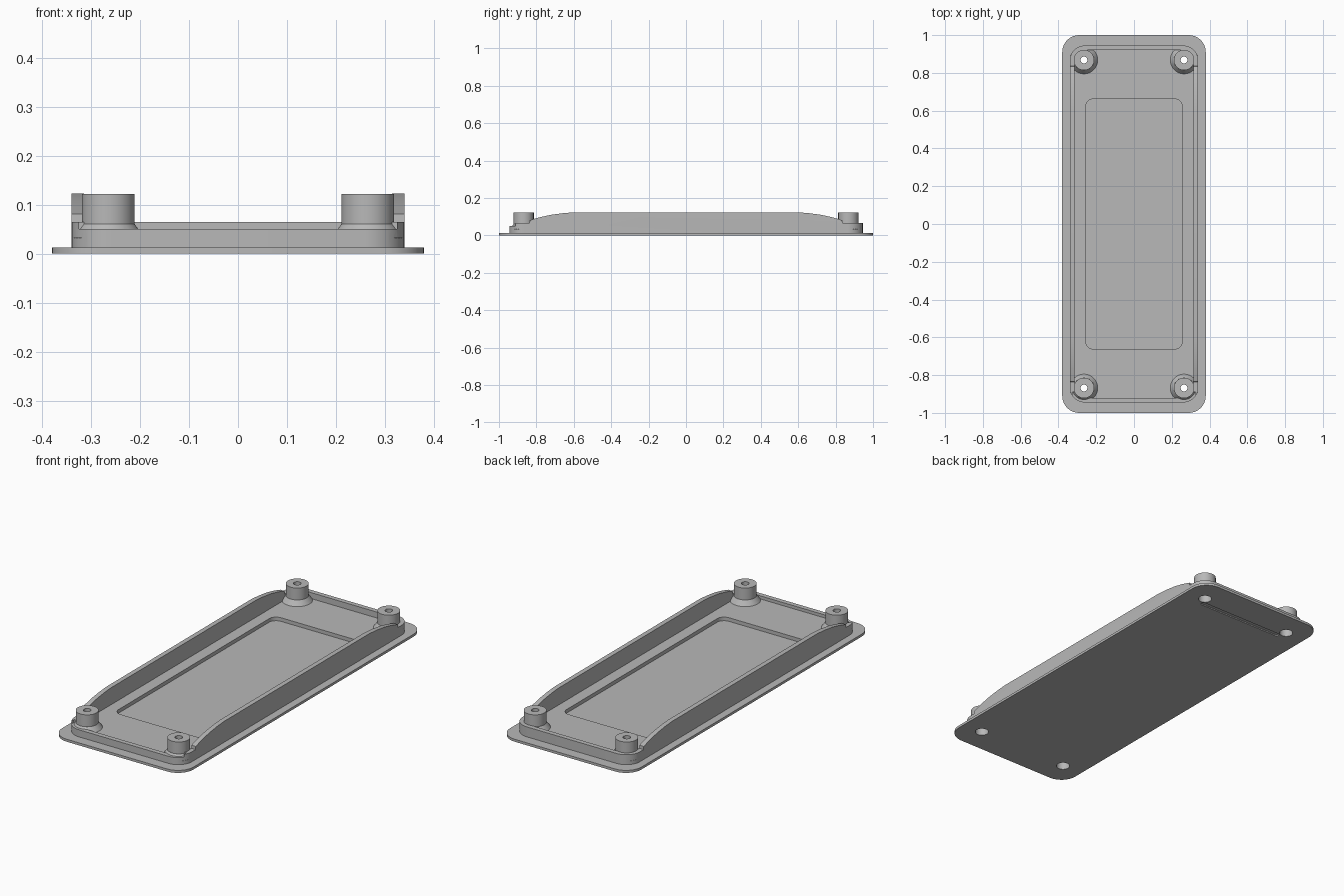
import bpy, bmesh, math
from mathutils import Matrix, Vector

cube = bpy.data.objects.get("Cube")
if cube:
    bpy.data.objects.remove(cube, do_unlink=True)

grey = bpy.data.materials.new("light_grey")
grey.use_nodes = True
colour = (0.48, 0.48, 0.48, 1)
grey.diffuse_color = colour
grey.node_tree.nodes["Principled BSDF"].inputs["Base Color"].default_value = colour


def make_object(name, bm):
    bmesh.ops.recalc_face_normals(bm, faces=bm.faces)
    mesh = bpy.data.meshes.new(name)
    bm.to_mesh(mesh)
    bm.free()
    mesh.materials.append(grey)
    obj = bpy.data.objects.new(name, mesh)
    bpy.context.collection.objects.link(obj)
    return obj


def prism(name, points, offset):
    """Extrude a closed outline along an offset vector."""
    bm = bmesh.new()
    face = bm.faces.new([bm.verts.new(p) for p in points])
    made = bmesh.ops.extrude_face_region(bm, geom=[face])["geom"]
    verts = [v for v in made if isinstance(v, bmesh.types.BMVert)]
    bmesh.ops.translate(bm, verts=verts, vec=Vector(offset))
    return make_object(name, bm)


def rounded_slab(name, hx, hy, radius, z0, z1, y=0, steps=10):
    points = []
    for quarter, (sx, sy) in enumerate([(1, 1), (-1, 1), (-1, -1), (1, -1)]):
        for i in range(steps + 1):
            a = (quarter + i / steps) * math.pi / 2
            points.append((sx * (hx - radius) + radius * math.cos(a),
                           y + sy * (hy - radius) + radius * math.sin(a), z0))
    return prism(name, points, (0, 0, z1 - z0))


def cone(name, x, y, z0, z1, r0, r1):
    bm = bmesh.new()
    bmesh.ops.create_cone(bm, cap_ends=True, segments=48, radius1=r0, radius2=r1,
                          depth=z1 - z0,
                          matrix=Matrix.Translation((x, y, (z0 + z1) / 2)))
    return make_object(name, bm)


def combine(target, other, operation):
    """Apply a boolean and discard the second solid."""
    mod = target.modifiers.new(operation, 'BOOLEAN')
    mod.operation, mod.object, mod.solver = operation, other, 'EXACT'
    graph = bpy.context.evaluated_depsgraph_get()
    mesh = bpy.data.meshes.new_from_object(target.evaluated_get(graph))
    target.modifiers.clear()
    target.data = mesh
    bpy.data.objects.remove(other, do_unlink=True)


# Raised rim block, trimmed to arched side walls and low end walls
tray = rounded_slab("cover_tray", 0.34, 0.945, 0.08, 0.005, 0.2)
arch = [(0.6, 0.123), (0.66, 0.118), (0.72, 0.11), (0.78, 0.097), (0.835, 0.081),
        (0.836, 0.065), (1.1, 0.065), (1.1, -0.1)]
outline = [(-0.5, y, z) for y, z in arch] + [(-0.5, -y, z) for y, z in reversed(arch)]
combine(tray, prism("arch_trim", outline, (1, 0, 0)), 'INTERSECT')

# Hollow interior, and the lowered lip across the front end
combine(tray, rounded_slab("interior", 0.315, 0.92, 0.055, 0.034, 0.3), 'DIFFERENCE')
combine(tray, rounded_slab("front_lip", 0.325, 0.07, 0.001, 0.05, 0.3, y=-0.96), 'DIFFERENCE')

# Flanged base plate and the shallow floor pocket
combine(tray, rounded_slab("base_plate", 0.38, 1, 0.09, 0, 0.013), 'UNION')
combine(tray, rounded_slab("pocket", 0.255, 0.662, 0.04, 0.015, 0.3), 'DIFFERENCE')

# Four corner screw bosses with flared feet and stepped bores
corners = [(sx * 0.265, sy * 0.868) for sx in (-1, 1) for sy in (-1, 1)]
for x, y in corners:
    combine(tray, cone("boss", x, y, 0.02, 0.122, 0.054, 0.054), 'UNION')
    combine(tray, cone("boss_foot", x, y, 0.032, 0.06, 0.0745, 0.0542), 'UNION')
    combine(tray, cone("head_bore", x, y, -0.1, 0.08, 0.033, 0.033), 'DIFFERENCE')
    combine(tray, cone("screw_hole", x, y, 0.05, 0.3, 0.018, 0.018), 'DIFFERENCE')

# Narrow groove in the underside, near the back
combine(tray, rounded_slab("groove", 0.25, 0.012, 0.011, -0.1, 0.006, y=0.825), 'DIFFERENCE')

bpy.ops.object.select_all(action='DESELECT')
tray.select_set(True)
bpy.context.view_layer.objects.active = tray
bpy.ops.object.shade_smooth_by_angle(angle=math.radians(30))
